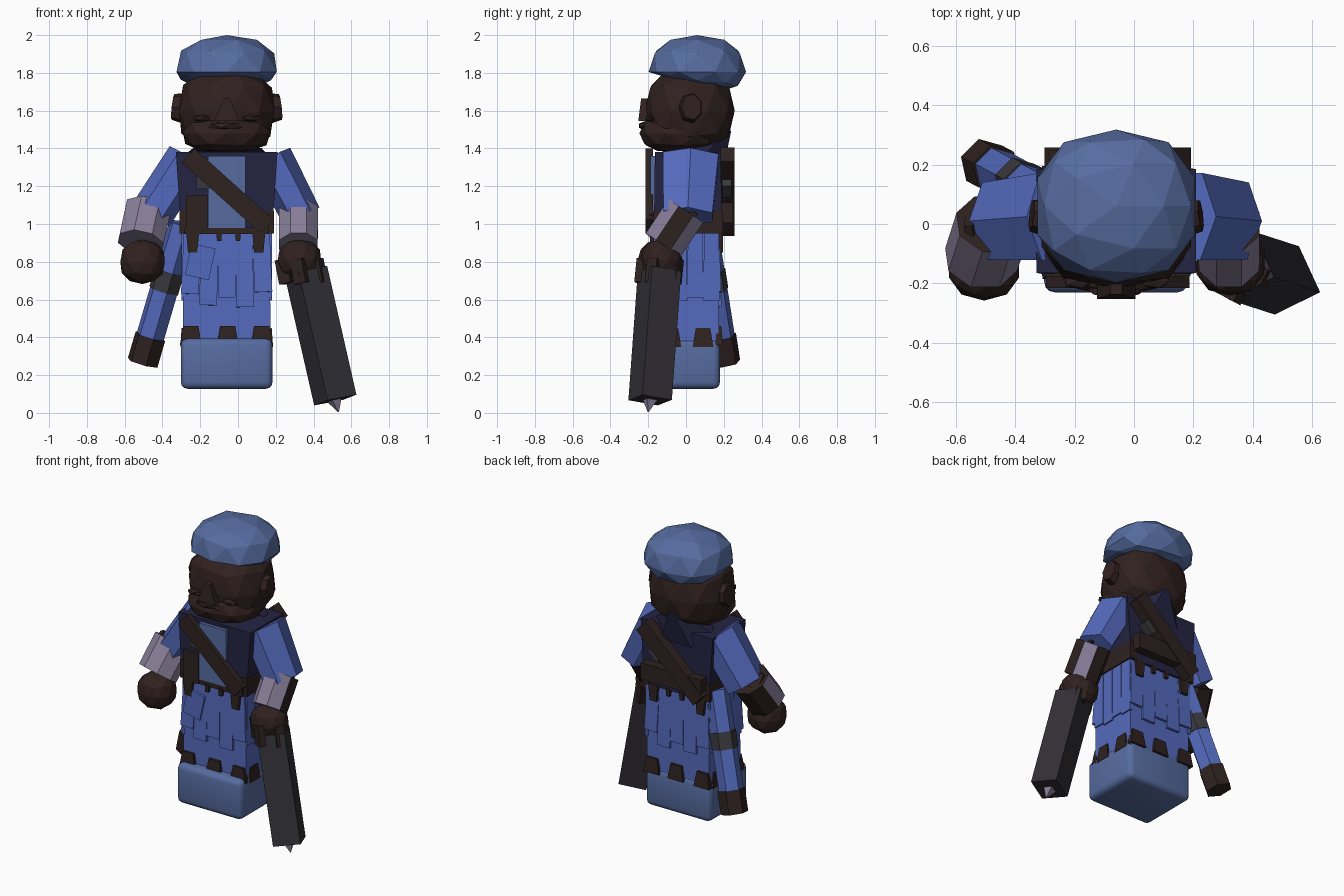
import bpy, bmesh, math
from mathutils import Vector, Matrix, Euler

if "Cube" in bpy.data.objects:
    bpy.data.objects.remove(bpy.data.objects["Cube"])


def material(name, r, g, b):
    m = bpy.data.materials.new(name)
    m.diffuse_color = [((c / 255 + 0.055) / 1.055) ** 2.4 for c in (r, g, b)] + [1]
    m.use_nodes = True
    m.node_tree.nodes["Principled BSDF"].inputs["Base Color"].default_value = m.diffuse_color
    return m


BLUE = material("coat blue", 84, 106, 189)
SLATE = material("slate blue", 86, 108, 160)
NAVY = material("dark navy", 36, 35, 66)
SKIN = material("dark skin", 48, 33, 31)
LEATHER = material("dark leather", 46, 34, 32)
LILAC = material("pale lilac", 136, 126, 152)
GREY = material("gun grey", 50, 48, 54)
STEEL = material("dark steel", 58, 58, 62)
CX = -0.06  # body centre line


def finish(name, bm, *mats):
    bmesh.ops.recalc_face_normals(bm, faces=bm.faces)
    me = bpy.data.meshes.new(name)
    bm.to_mesh(me)
    bm.free()
    for m in mats:
        me.materials.append(m)
    ob = bpy.data.objects.new(name, me)
    bpy.context.collection.objects.link(ob)
    return ob


def box(name, loc, size, mat, rot=(0, 0, 0), taper=(1, 1), bevel=0):
    """Box with its top scaled by taper; rot in degrees."""
    bm = bmesh.new()
    bmesh.ops.create_cube(bm, size=1)
    for v in bm.verts:
        k = taper if v.co.z > 0 else (1, 1)
        v.co = Vector((v.co.x * size[0] * k[0], v.co.y * size[1] * k[1], v.co.z * size[2]))
    if bevel:
        bmesh.ops.bevel(bm, geom=bm.edges[:], offset=bevel, segments=3, profile=0.5, affect='EDGES')
    bm.transform(Matrix.Translation(loc) @ Euler([math.radians(a) for a in rot]).to_matrix().to_4x4())
    return finish(name, bm, mat)


def prism(name, p0, p1, r0, r1, mats, sides=6, turn=0, rule=None):
    """Tapered prism between two points; r = (radius across, radius in depth)."""
    p0, p1 = Vector(p0), Vector(p1)
    d = (p1 - p0).normalized()
    u = Vector((0, 1, 0)).cross(d).normalized()
    w = d.cross(u)
    bm = bmesh.new()
    rings = []
    for p, r in ((p0, r0), (p1, r1)):
        ring = []
        for i in range(sides):
            a = math.tau * i / sides + math.radians(turn)
            ring.append(bm.verts.new(p + u * r[0] * math.cos(a) + w * r[1] * math.sin(a)))
        rings.append(ring)
    for i in range(sides):
        j = (i + 1) % sides
        bm.faces.new((rings[0][i], rings[0][j], rings[1][j], rings[1][i]))
    bm.faces.new(rings[0])
    bm.faces.new(rings[1])
    bmesh.ops.recalc_face_normals(bm, faces=bm.faces)
    if rule:
        for f in bm.faces:
            f.material_index = rule(f.normal)
    return finish(name, bm, *mats)


def ball(name, loc, radii, mat, sub=2, power=1.0, shape=None):
    """Faceted ellipsoid; power below 1 makes it boxier."""
    bm = bmesh.new()
    bmesh.ops.create_icosphere(bm, subdivisions=sub, radius=1)
    for v in bm.verts:
        c = Vector([math.copysign(abs(t) ** power, t) for t in v.co])
        if shape:
            c = shape(c)
        v.co = Vector([c[i] * radii[i] + loc[i] for i in range(3)])
    return finish(name, bm, mat)


# Head and face
ball("head", (CX, 0.02, 1.60), (0.262, 0.238, 0.225), SKIN, power=0.78,
     shape=lambda c: Vector((c.x, c.y, max(c.z, -0.97))))
ball("jaw", (CX, -0.025, 1.48), (0.24, 0.222, 0.105), SKIN, power=0.8)
ball("lips", (CX, -0.215, 1.52), (0.11, 0.04, 0.025), SKIN, sub=1)
box("nose", (CX, -0.215, 1.605), (0.13, 0.075, 0.12), SKIN, taper=(0.3, 0.6))
for s, side in ((-1, "left"), (1, "right")):
    prism(side + "_ear", (CX + s * 0.20, 0.02, 1.61), (CX + s * 0.285, 0.03, 1.62), (0.09, 0.075),
          (0.07, 0.055), [SKIN], 7, 12)
    ball(side + "_eyelid", (CX + s * 0.13, -0.19, 1.56), (0.055, 0.03, 0.02), SKIN, sub=1)


# Cap, cut higher over the face
def cap_shape(c):
    if c.z < 0:
        c.z *= 0.40 + 0.32 * c.y
        c.x, c.y = c.x * 0.97, c.y * 0.97
    return c


ball("cap", (CX, 0.06, 1.805), (0.277, 0.258, 0.195), SLATE, power=0.85, shape=cap_shape)

# Torso, shirt panel, hood and belt
box("torso", (CX, 0.01, 1.165), (0.48, 0.36, 0.43), NAVY, taper=(1.12, 0.97))
box("shirt_panel", (CX, -0.172, 1.17), (0.20, 0.03, 0.38), SLATE)
prism("hood", (CX, 0.10, 1.36), (CX, 0.215, 1.51), (0.23, 0.14), (0.04, 0.035), [NAVY], 6)
box("front_hem", (CX, -0.17, 0.965), (0.45, 0.03, 0.035), LEATHER)
box("left_vest_hem", (CX - 0.158, -0.17, 1.05), (0.115, 0.045, 0.20), LEATHER)
box("right_vest_hem", (CX + 0.19, -0.17, 1.0), (0.07, 0.045, 0.10), LEATHER)
box("vest_buckle", (CX - 0.125, -0.185, 1.24), (0.07, 0.02, 0.11), STEEL)
for s, side in ((-1, "left"), (1, "right")):
    box(side + "_waist_strip", (CX + s * 0.225, 0.01, 1.01), (0.05, 0.37, 0.12), LEATHER)
box("back_belt", (CX, 0.205, 1.06), (0.45, 0.09, 0.11), LEATHER)

# Crossing straps on chest and back
box("chest_strap", (-0.055, -0.195, 1.175), (0.56, 0.04, 0.10), LEATHER, rot=(0, 42, 0))
box("back_strap", (-0.055, 0.22, 1.17), (0.58, 0.075, 0.10), LEATHER, rot=(0, -43, 0))
box("strap_clasp", (0.06, 0.215, 1.20), (0.09, 0.05, 0.08), STEEL, rot=(0, -43, 0))

# Coat skirt with layered hanging strips
box("skirt", (CX, 0.005, 0.66), (0.465, 0.335, 0.62), BLUE, taper=(0.98, 0.98))
for i in range(5):
    x = CX - 0.188 + 0.094 * i
    h = (0.33, 0.39, 0.35, 0.40, 0.32)[i]
    for y, side, tilt in ((-0.165, "front", -2), (0.171, "back", 2)):
        box(f"{side}_upper_strip_{i}", (x, y, 0.96 - h / 2), (0.094, 0.02, h), BLUE,
            rot=(tilt, (i - 2) * -1.2, 0), taper=(0.98, 1))
for i in range(4):
    y = -0.12 + 0.085 * i
    for s, side in ((-1, "left"), (1, "right")):
        box(f"{side}_side_strip_{i}", (CX + s * 0.23, y, 0.78), (0.02, 0.084, 0.34 + 0.03 * (i % 2)),
            BLUE, taper=(1, 0.96))
box("front_sash_flap", (-0.2, -0.178, 0.80), (0.13, 0.02, 0.17), BLUE, rot=(0, 12, 0))

# Leather tabs below the belt and toe caps around the hem
for x, h in ((-0.24, 0.11), (-0.10, 0.05), (0.0, 0.05), (0.11, 0.11)):
    for y, side in ((-0.175, "front"), (0.18, "back")):
        box(f"{side}_belt_tab", (x, y, 0.96 - h / 2), (h * 0.45, 0.03, h), LEATHER, taper=(1.4, 1))
for x in (-0.25, CX + 0.005, 0.125):
    for y, side in ((-0.165, "front"), (0.175, "back")):
        box(f"{side}_hem_cap", (x, y, 0.41), (0.115, 0.04, 0.10), LEATHER, taper=(0.7, 0.6))
for s, side in ((-1, "left"), (1, "right")):
    for y in (-0.08, 0.09):
        box(f"{side}_hem_cap", (CX + s * 0.228, y, 0.40), (0.035, 0.11, 0.10), LEATHER, taper=(0.6, 0.7))

# Rounded foot block
foot = box("feet", (CX, -0.025, 0.26), (0.485, 0.41, 0.265), SLATE, bevel=0.035)
bpy.context.view_layer.objects.active = foot
foot.select_set(True)
bpy.ops.object.shade_smooth_by_angle(angle=math.radians(40))


# Arms: sleeve, cuff with leather panels, and fist
def left_cuff_rule(n):
    return 1 if n.y > 0.25 else 0


def right_cuff_rule(n):
    return 1 if n.x > 0.9 or (n.y > 0.25 and n.x < 0.4) else 0


prism("left_sleeve", (-0.265, 0.025, 1.35), (-0.46, 0.01, 1.05), (0.115, 0.17), (0.115, 0.15), [BLUE], 6, 0)
prism("right_sleeve", (0.175, 0.025, 1.35), (0.338, 0.01, 1.04), (0.115, 0.17), (0.105, 0.15), [BLUE], 6, 0)
prism("left_cuff", (-0.475, 0.0, 1.08), (-0.515, -0.12, 0.90), (0.13, 0.12), (0.128, 0.12),
      [LILAC, LEATHER], 8, 22.5, left_cuff_rule)
prism("right_cuff", (0.32, 0.0, 1.07), (0.32, -0.12, 0.89), (0.112, 0.12), (0.11, 0.12),
      [LILAC, LEATHER], 8, 22.5, right_cuff_rule)
ball("left_fist", (-0.505, -0.14, 0.80), (0.123, 0.118, 0.118), SKIN, power=0.9)
ball("right_fist", (0.325, -0.13, 0.81), (0.12, 0.112, 0.11), SKIN, power=0.9)
for i, (x, y) in enumerate(((0.25, -0.15), (0.33, -0.225), (0.42, -0.17), (0.37, -0.06))):
    box(f"right_finger_{i}", (x, y, 0.75), (0.07, 0.06, 0.13), LEATHER, rot=(0, -12, -28))
for s, x in ((-1, -0.52), (1, 0.34)):
    box("elbow_patch", (x + s * 0.02, -0.01, 1.08), (0.07, 0.11, 0.10), LEATHER, rot=(25, s * 20, 0),
        taper=(0.4, 0.5))

# Square gun arm with a pointed tip
prism("gun_barrel", (0.36, -0.14, 0.75), (0.515, -0.19, 0.068), (0.122, 0.122), (0.122, 0.122), [GREY], 4, 109)
prism("gun_tip", (0.51, -0.19, 0.075), (0.532, -0.20, 0.005), (0.045, 0.045), (0.003, 0.003), [LILAC], 4, 109)

# Sheath hanging behind the hip
A, B = Vector((-0.29, 0.09, 1.0)), Vector((-0.505, 0.205, 0.265))
for name, t0, t1, r, mat in (("sheath", 0, 0.9, 0.077, BLUE), ("sheath_collar", 0.34, 0.48, 0.082, STEEL),
                             ("sheath_end", 0.81, 1.0, 0.085, LEATHER)):
    prism(name, A.lerp(B, t0), A.lerp(B, t1), (r, r), (r, r), [mat], 6, 15)
